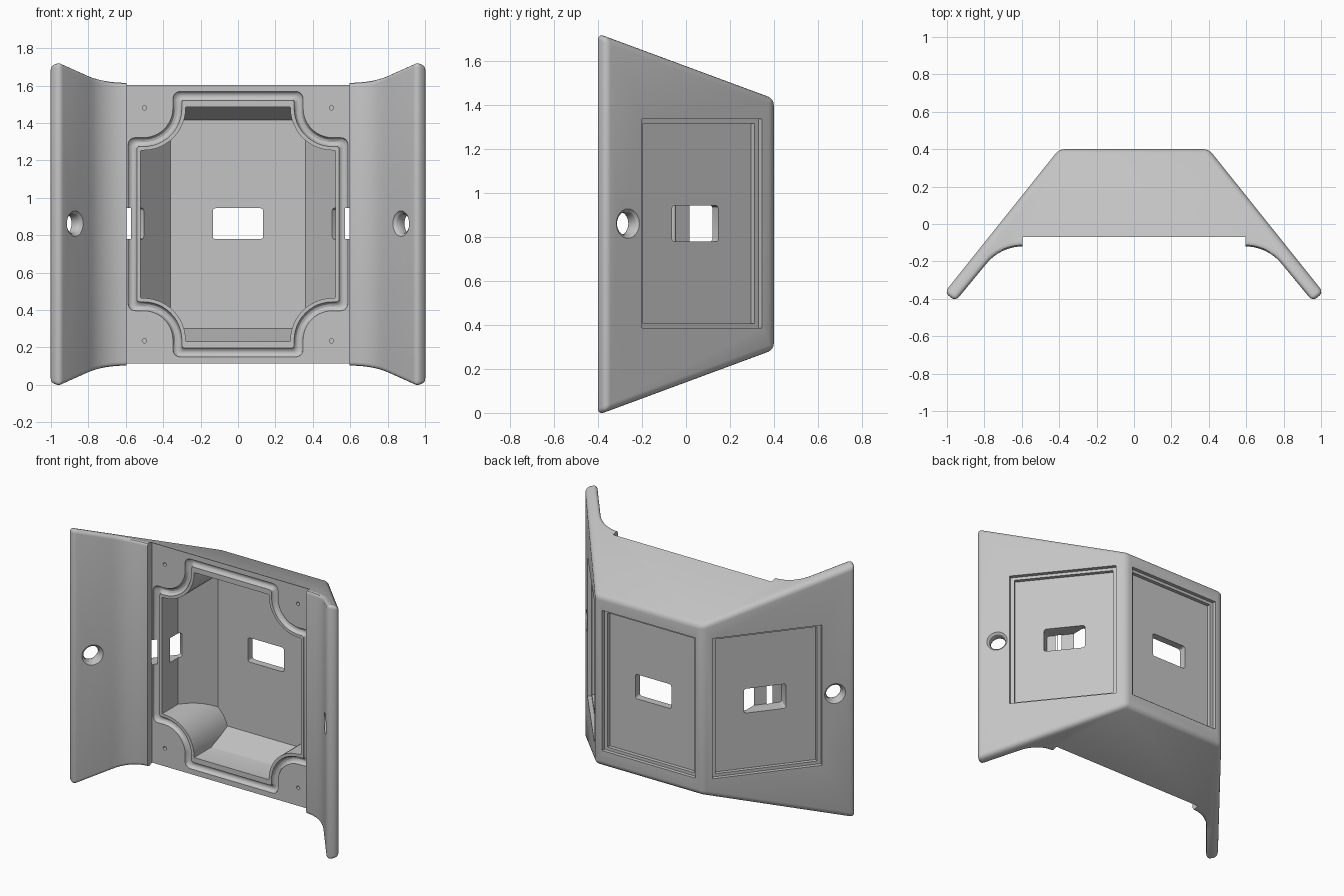
import bpy, bmesh, math
from mathutils import Matrix, Vector

if "Cube" in bpy.data.objects:
    bpy.data.objects.remove(bpy.data.objects["Cube"])

MID = 0.862                      # height of the middle of the housing
SIDE = math.atan2(0.75, 0.6)     # turn of the slanted side walls
OUT = Vector((math.sin(SIDE), math.cos(SIDE), 0))

grey = bpy.data.materials.new("plain grey")
grey.use_nodes = True
COLOUR = (0.55, 0.55, 0.55, 1)
grey.diffuse_color = COLOUR
grey.node_tree.nodes["Principled BSDF"].inputs["Base Color"].default_value = COLOUR


def loft(rings, cyclic=False):
    """Skin a list of equal rings, capped unless cyclic."""
    bm = bmesh.new()
    loops = [[bm.verts.new(p) for p in ring] for ring in rings]
    pairs = list(zip(loops, loops[1:]))
    if cyclic:
        pairs.append((loops[-1], loops[0]))
    else:
        bm.faces.new(loops[0])
        bm.faces.new(loops[-1])
    for a, b in pairs:
        n = len(a)
        for i in range(n):
            j = (i + 1) % n
            bm.faces.new((a[i], a[j], b[j], b[i]))
    bmesh.ops.recalc_face_normals(bm, faces=bm.faces)
    return bm


def trim(bm, point, normal):
    """Cut away everything beyond a plane and close the cut."""
    bmesh.ops.bisect_plane(bm, geom=bm.verts[:] + bm.edges[:] + bm.faces[:], dist=1e-5,
                           plane_co=point, plane_no=normal, clear_outer=True)
    bmesh.ops.edgeloop_fill(bm, edges=[e for e in bm.edges if e.is_boundary])
    bmesh.ops.recalc_face_normals(bm, faces=bm.faces)


def finish(bm, name):
    mesh = bpy.data.meshes.new(name)
    bm.to_mesh(mesh)
    bm.free()
    obj = bpy.data.objects.new(name, mesh)
    mesh.materials.append(grey)
    bpy.context.collection.objects.link(obj)
    return obj


def carve(target, bm):
    cutter = finish(bm, "cutter")
    cutter.hide_render = True
    mod = target.modifiers.new("cut", 'BOOLEAN')
    mod.operation, mod.solver, mod.object = 'DIFFERENCE', 'EXACT', cutter
    bpy.context.view_layer.objects.active = target
    bpy.ops.object.modifier_apply(modifier=mod.name)
    bpy.data.objects.remove(cutter)


def block(frame, width, height, depth, rounding=0):
    """Box sunk to a depth below a wall whose outward axis is local y."""
    bm = bmesh.new()
    bmesh.ops.create_cube(bm, size=1)
    bmesh.ops.scale(bm, vec=(width, depth + 0.1, height), verts=bm.verts)
    bmesh.ops.translate(bm, vec=(0, (0.1 - depth) / 2, 0), verts=bm.verts)
    if rounding:
        along = [e for e in bm.edges if abs(e.verts[0].co.y - e.verts[1].co.y) > 0.01]
        bmesh.ops.bevel(bm, geom=along, offset=rounding, segments=3,
                        profile=0.5, affect='EDGES')
    bm.transform(frame)
    return bm


def lathe(frame, profile, sides=32):
    """Round plug along local y from (radius, y) pairs."""
    turns = [2 * math.pi * i / sides for i in range(sides)]
    bm = loft([[(r * math.cos(t), y, r * math.sin(t)) for t in turns] for r, y in profile])
    bm.transform(frame)
    return bm


def arc(cx, cy, r, start, end, steps):
    out = []
    for i in range(steps + 1):
        t = math.radians(start + (end - start) * i / steps)
        out.append((cx + r * math.cos(t), cy + r * math.sin(t)))
    return out


def opening(grow, y, extra=0):
    """Rectangle with scooped corners, grown outward by an offset."""
    a, b, r = 0.52 + grow, 0.627 + grow + extra, 0.225 - grow
    cx, cz, e = 0.505, 0.62, 0.004 + grow / 2
    quarter = arc(a - e, cz - r - e, e, 0, 90, 4)
    quarter += arc(cx, cz, r, 270, 180, 12)
    quarter += arc(cx - r - e, b - e, e, 0, 90, 4)
    half = quarter + [(-x, z) for x, z in reversed(quarter)]
    ring = half + [(x, -z) for x, z in reversed(half)]
    return [(x, y, MID + z) for x, z in ring]


# Housing: plan outline with curved wings, trimmed by the sloping top and bottom
tip = Vector((1.013, -0.366, 0))
inner_tip = tip - OUT * 0.075
right = [(0.4, 0.4), tip.xy[:], inner_tip.xy[:]]
right += arc(0.595, -0.37, 0.25, 90 - math.degrees(SIDE), 90, 10)
right += [(0.595, -0.07)]
plan = right + [(-x, y) for x, y in reversed(right)]
body = loft([[(x, y, z) for x, y in plan] for z in (-1, 3)])
SLOPE = 0.37
for s in (1, -1):
    trim(body, (0, -0.38, MID + s * 0.86), (0, SLOPE, s))


def rounded(e):
    in_recess = all(abs(v.co.x) < 0.6 and v.co.y < 0 for v in e.verts)
    return e.calc_face_angle(0) > 0.5 and not in_recess


bmesh.ops.bevel(body, geom=[e for e in body.edges if rounded(e)], offset=0.028, segments=4,
                profile=0.5, affect='EDGES', clamp_overlap=False)
housing = finish(body, "wedge_housing")

# Hollow inside, with scooped corner posts and sloping walls
cavity = loft([opening(0, -0.2), opening(0, 0.3)])
for s in (1, -1):
    trim(cavity, (s * 0.36, 0.3, 0), (s * OUT.x, OUT.y, 0))
    trim(cavity, (0, 0.3, MID + s * 0.557), (0, SLOPE, s))
carve(housing, cavity)

# Seal groove round the opening
section = arc(0.044, -0.07, 0.024, 0, 330, 11)
carve(housing, loft([opening(d, y, 0.015) for d, y in section], cyclic=True))

# Stepped panel recess and window in the back and both sides
for s in (-1, 0, 1):
    spot = Vector((s * 0.66, 0.073 if s else 0.4, MID + 0.003))
    frame = Matrix.Translation(spot) @ Matrix.Rotation(-s * SIDE, 4, 'Z')
    carve(housing, block(frame, 0.70, 0.95, 0.025))
    carve(housing, block(frame, 0.65, 0.91, 0.05))
    carve(housing, block(frame, 0.27, 0.165, 0.145, 0.015))

# Mounting holes in the wings, flared at both ends
FLARE = [(0.09, 0.03), (0.067, 0), (0.055, -0.01), (0.05, -0.025),
         (0.05, -0.05), (0.055, -0.065), (0.067, -0.075), (0.09, -0.105)]
for s in (-1, 1):
    spot = Vector((s * 0.932, -0.265, MID + 0.003))
    carve(housing, lathe(Matrix.Translation(spot) @ Matrix.Rotation(-s * SIDE, 4, 'Z'), FLARE))

# Pilot holes in the corner posts
for x in (-0.5, 0.5):
    for z in (-0.623, 0.623):
        carve(housing, lathe(Matrix.Translation((x, -0.07, MID + z)),
                             [(0.012, -0.05), (0.012, 0.1)], 16))

# Stand on the ground and shade
low = min(v.co.z for v in housing.data.vertices)
housing.data.transform(Matrix.Translation((0, 0, -low)))
bpy.ops.object.select_all(action='DESELECT')
housing.select_set(True)
bpy.context.view_layer.objects.active = housing
bpy.ops.object.shade_smooth_by_angle(angle=math.radians(30))
